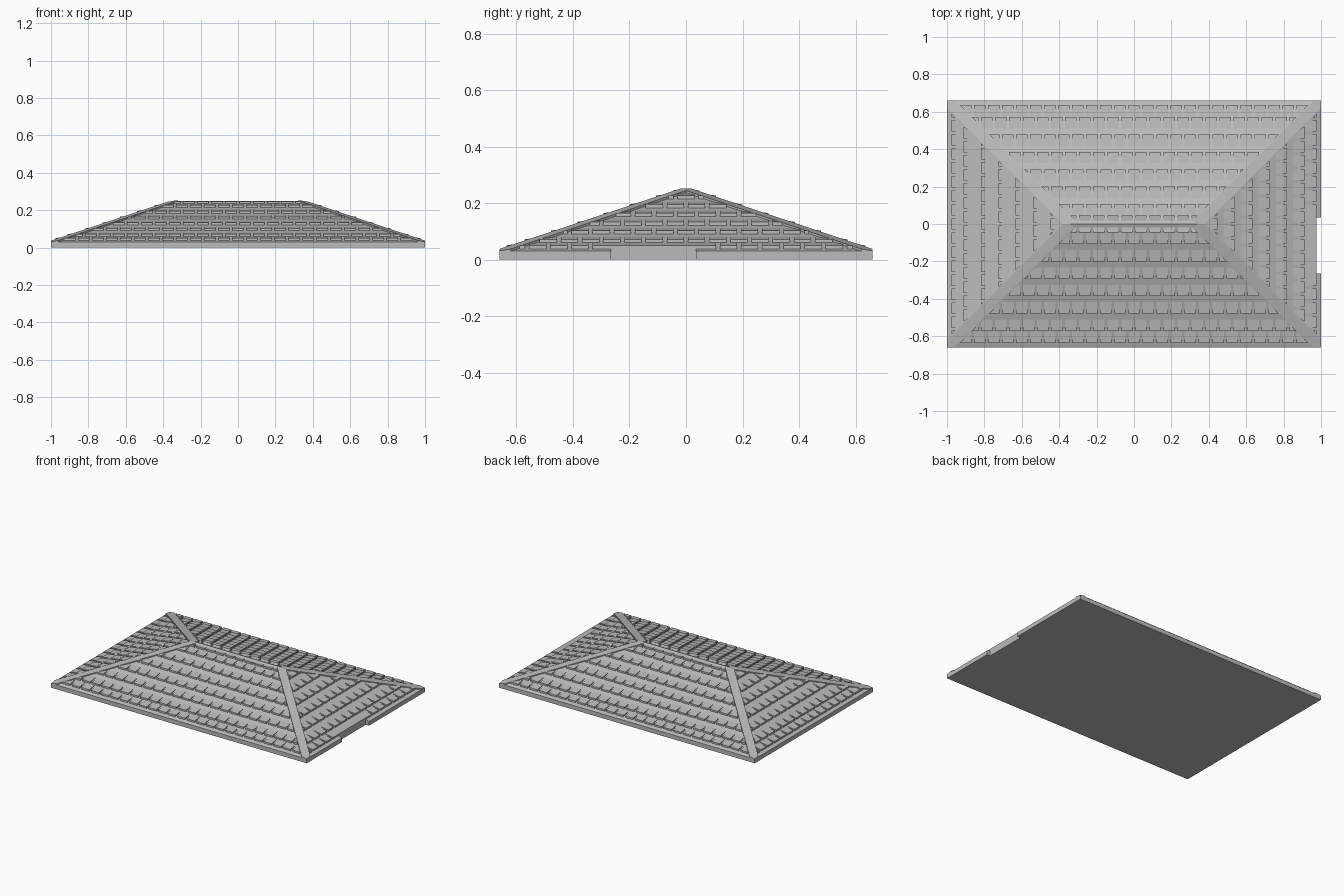
import bpy, bmesh
from math import pi, sqrt
from mathutils import Matrix, Vector

old = bpy.data.objects.get("Cube")
if old:
    bpy.data.objects.remove(old, do_unlink=True)

HX, HY = 1.0, 0.66          # half size of the eaves
EAVE, PEAK = 0.03, 0.25     # heights of the eaves and the ridge
SLOPE = (PEAK - EAVE) / HY
BAND = 0.028                # half width of the hip caps

grey = bpy.data.materials.new("slate grey")
grey.use_nodes = True
grey.diffuse_color = (0.5, 0.5, 0.5, 1)
grey.node_tree.nodes["Principled BSDF"].inputs["Base Color"].default_value = (0.5, 0.5, 0.5, 1)


def make_object(name, bm):
    bmesh.ops.recalc_face_normals(bm, faces=bm.faces)
    mesh = bpy.data.meshes.new(name)
    bm.to_mesh(mesh)
    bm.free()
    mesh.materials.append(grey)
    obj = bpy.data.objects.new(name, mesh)
    bpy.context.collection.objects.link(obj)
    return obj


def add_prism(bm, top, bottom):
    """Closed solid between two matching outlines."""
    a = [bm.verts.new(p) for p in top]
    b = [bm.verts.new(p) for p in bottom]
    bm.faces.new(a)
    bm.faces.new(b[::-1])
    for i in range(len(a)):
        j = (i + 1) % len(a)
        bm.faces.new((a[j], a[i], b[i], b[j]))


# Roof body: slab with a hipped top
bm = bmesh.new()
corners = [(-HX, -HY), (HX, -HY), (HX, HY), (-HX, HY)]
low = [bm.verts.new((x, y, 0)) for x, y in corners]
rim = [bm.verts.new((x, y, EAVE)) for x, y in corners]
left_end, right_end = [bm.verts.new((x, 0, PEAK)) for x in (HY - HX, HX - HY)]
bm.faces.new(low)
for i in range(4):
    j = (i + 1) % 4
    bm.faces.new((low[i], low[j], rim[j], rim[i]))
bm.faces.new((rim[0], rim[1], right_end, left_end))
bm.faces.new((rim[2], rim[3], left_end, right_end))
bm.faces.new((rim[1], rim[2], right_end))
bm.faces.new((rim[3], rim[0], left_end))
body = make_object("roof_body", bm)

# Notch in the left eave
bm = bmesh.new()
bmesh.ops.create_cube(bm, size=1, matrix=Matrix.Translation((HX + 0.025, -0.115, 0))
                      @ Matrix.Diagonal((0.1, 0.3, 0.3, 1)))
cutter = make_object("notch_cutter", bm)
cutter.hide_render = True
notch = body.modifiers.new("notch", 'BOOLEAN')
notch.operation, notch.solver, notch.object = 'DIFFERENCE', 'EXACT', cutter
bpy.context.view_layer.objects.active = body
bpy.ops.object.modifier_apply(modifier=notch.name)
bpy.data.objects.remove(cutter, do_unlink=True)

# Tile courses, by distance from the ridge to the lower tile edge
COURSES = [0.635] + [0.571 - 0.0928 * k for k in range(6)] + [0.045]
PITCH, GAP, LENGTH, RAISE = 0.075, 0.014, 0.06, 0.012


def add_tile(bm, u0, u1, v, length):
    """Wedge tile on the slope facing -y, raised at its lower edge."""
    z = lambda d: PEAK - SLOPE * d
    w = v - length
    top = [(u0, -v, z(v) + RAISE), (u1, -v, z(v) + RAISE),
           (u1, -w, z(w) + 0.0005), (u0, -w, z(w) + 0.0005)]
    add_prism(bm, top, [(x, y, z(-y) - 0.004) for x, y, _ in top])


def tile_slope(name, half, turn, shift, solid=None):
    """Tile one slope, trim it along both hips, then turn it into place."""
    bm = bmesh.new()
    for row, v in enumerate(COURSES):
        length = min(LENGTH, v - 0.018)
        reach = half - HY + v
        n = int(reach / PITCH) + 2
        for k in range(-n, n + 1):
            u = (k + 0.5 * (row % 2)) * PITCH
            if solid and row == 0 and solid[0] < u < solid[1]:
                continue
            if abs(u) - PITCH / 2 < reach:
                add_tile(bm, u - (PITCH - GAP) / 2, u + (PITCH - GAP) / 2, v, length)
    if solid:
        add_tile(bm, solid[0], solid[1], COURSES[0], LENGTH)
    for side in (-1, 1):
        edge = half - HY - (BAND + 0.004) * sqrt(2)
        bmesh.ops.bisect_plane(bm, geom=bm.verts[:] + bm.edges[:] + bm.faces[:],
                               plane_co=(side * edge, 0, 0), plane_no=(side, 1, 0),
                               clear_outer=True)
        bmesh.ops.holes_fill(bm, edges=[e for e in bm.edges if e.is_boundary], sides=0)
    bmesh.ops.transform(bm, matrix=Matrix.Translation((shift, 0, 0))
                        @ Matrix.Rotation(turn, 4, 'Z'), verts=bm.verts)
    make_object(name, bm)


tile_slope("front_tiles", HX, 0, 0)
tile_slope("back_tiles", HX, pi, 0)
tile_slope("left_tiles", HY, pi / 2, HX - HY, solid=(-0.28, 0.07))
tile_slope("right_tiles", HY, -pi / 2, HY - HX)

# Flat caps along the four hips
names = {(1, -1): "front_left", (-1, -1): "front_right", (1, 1): "back_left", (-1, 1): "back_right"}
for (sx, sy), where in names.items():
    apex = Vector((sx * (HX - HY), 0))
    tip = Vector((sx * HX, sy * HY))
    along = (apex - tip).normalized()
    across = Vector((sx, -sy)).normalized() * BAND
    shoulder = tip + along * BAND
    outline = [tip, shoulder + across, apex + Vector((sx * BAND * sqrt(2), 0)),
               apex, apex - across, shoulder - across]
    rise = SLOPE / sqrt(2)
    top = [(p.x, p.y, EAVE + 0.001 + rise * (p - tip).dot(along)) for p in outline]
    bm = bmesh.new()
    add_prism(bm, top, [(x, y, z - 0.012) for x, y, z in top])
    make_object(where + "_hip_cap", bm)
